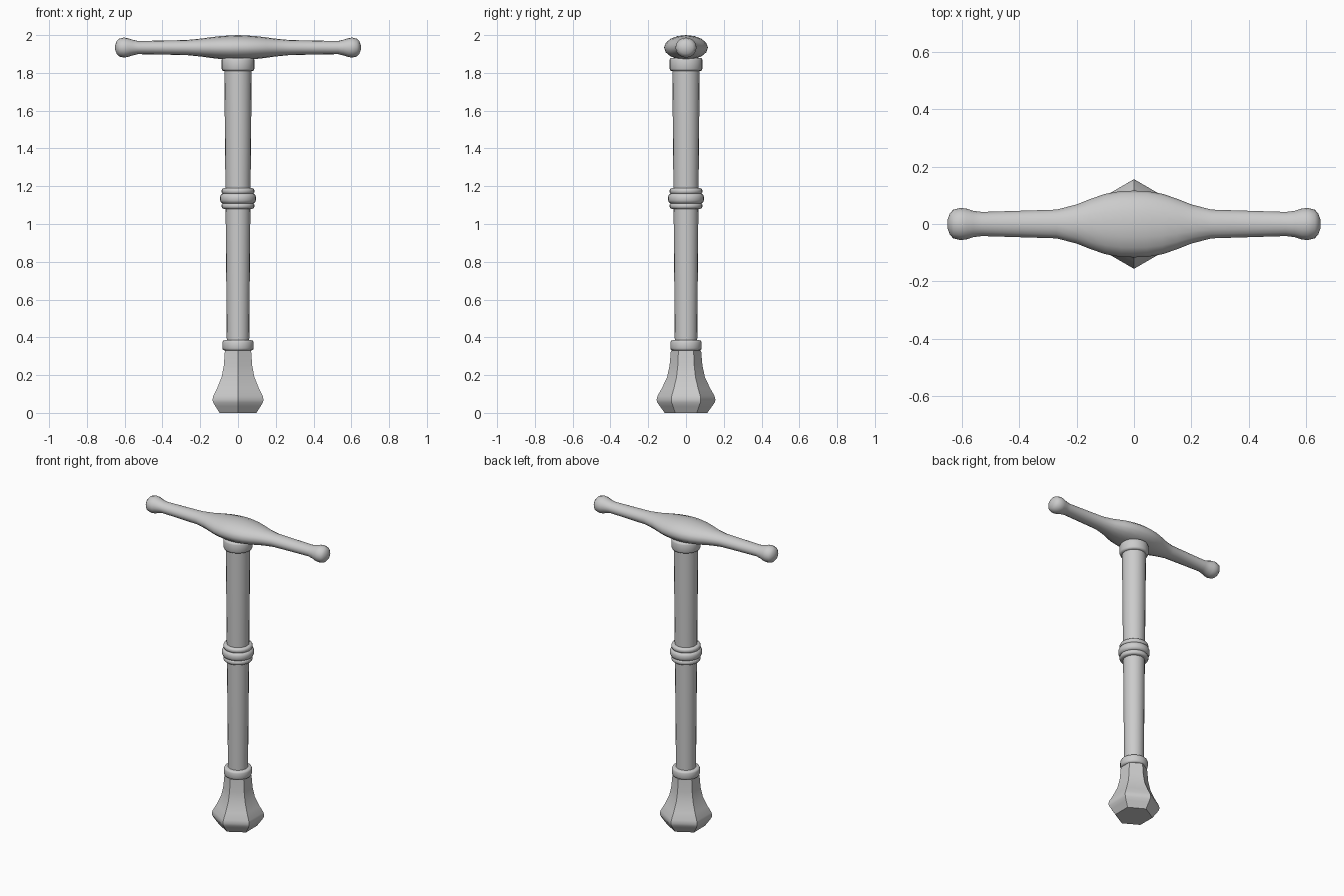
import bpy, bmesh
from math import sin, cos, pi, radians

if "Cube" in bpy.data.objects:
    bpy.data.objects.remove(bpy.data.objects["Cube"])


def loft(name, sections, sides, along_x=False, center=0.0, phase=0.0, angle=40):
    """Skin elliptical sections (position, radius_a, radius_b) into a closed solid."""
    bm = bmesh.new()
    rings = []
    for p, ra, rb in sections:
        ring = []
        for i in range(sides):
            t = 2 * pi * i / sides + phase
            a, b = ra * cos(t), rb * sin(t)
            ring.append(bm.verts.new((p, a, center + b) if along_x else (a, b, p)))
        rings.append(ring)
    for r0, r1 in zip(rings, rings[1:]):
        for i in range(sides):
            j = (i + 1) % sides
            bm.faces.new((r0[i], r0[j], r1[j], r1[i]))
    bm.faces.new(rings[0][::-1])
    bm.faces.new(rings[-1])
    bmesh.ops.recalc_face_normals(bm, faces=bm.faces)
    mesh = bpy.data.meshes.new(name)
    bm.to_mesh(mesh)
    bm.free()
    obj = bpy.data.objects.new(name, mesh)
    bpy.context.collection.objects.link(obj)
    bpy.ops.object.select_all(action='DESELECT')
    obj.select_set(True)
    bpy.context.view_layer.objects.active = obj
    bpy.ops.object.shade_smooth_by_angle(angle=radians(angle))
    return obj


def collar(name, z0, z1, r, bevel=0.012):
    """Rounded band around the shaft."""
    prof = [(z0, r - bevel), (z0 + bevel * .3, r - bevel * .3), (z0 + bevel, r),
            (z1 - bevel, r), (z1 - bevel * .3, r - bevel * .3), (z1, r - bevel)]
    return loft(name, [(z, q, q) for z, q in prof], 24, angle=60)


# Hexagonal flared pommel, corners pointing front and back
pommel = [(0, .113), (.035, .138), (.055, .152), (.07, .156), (.09, .151),
          (.13, .128), (.19, .1), (.25, .087), (.33, .08)]
loft("pommel", [(z, r, r) for z, r in pommel], 6, phase=pi / 2)

# Tapered grip shaft
loft("grip", [(.33, .059, .059), (1.13, .066, .066), (1.87, .073, .073)], 20)

# Collars and the triple ring at mid grip
collar("lower_collar", .33, .385, .083)
collar("upper_collar", 1.81, 1.88, .087)
collar("ring_low", 1.08, 1.112, .087)
collar("ring_mid", 1.108, 1.162, .095, .018)
collar("ring_high", 1.158, 1.19, .087)

# Crossguard: mirrored section list (x, half depth, half height)
half = [(.045, .115, .064), (.1, .105, .06), (.15, .088, .054), (.2, .068, .047),
        (.27, .05, .04), (.4, .046, .037), (.53, .042, .035), (.56, .046, .042),
        (.585, .054, .05), (.605, .056, .053), (.63, .05, .047), (.642, .036, .034),
        (.65, .014, .013)]
full = [(-x, a, b) for x, a, b in reversed(half)] + [(0, .116, .066)] + half
loft("crossguard", full, 16, along_x=True, center=1.934, angle=60)
